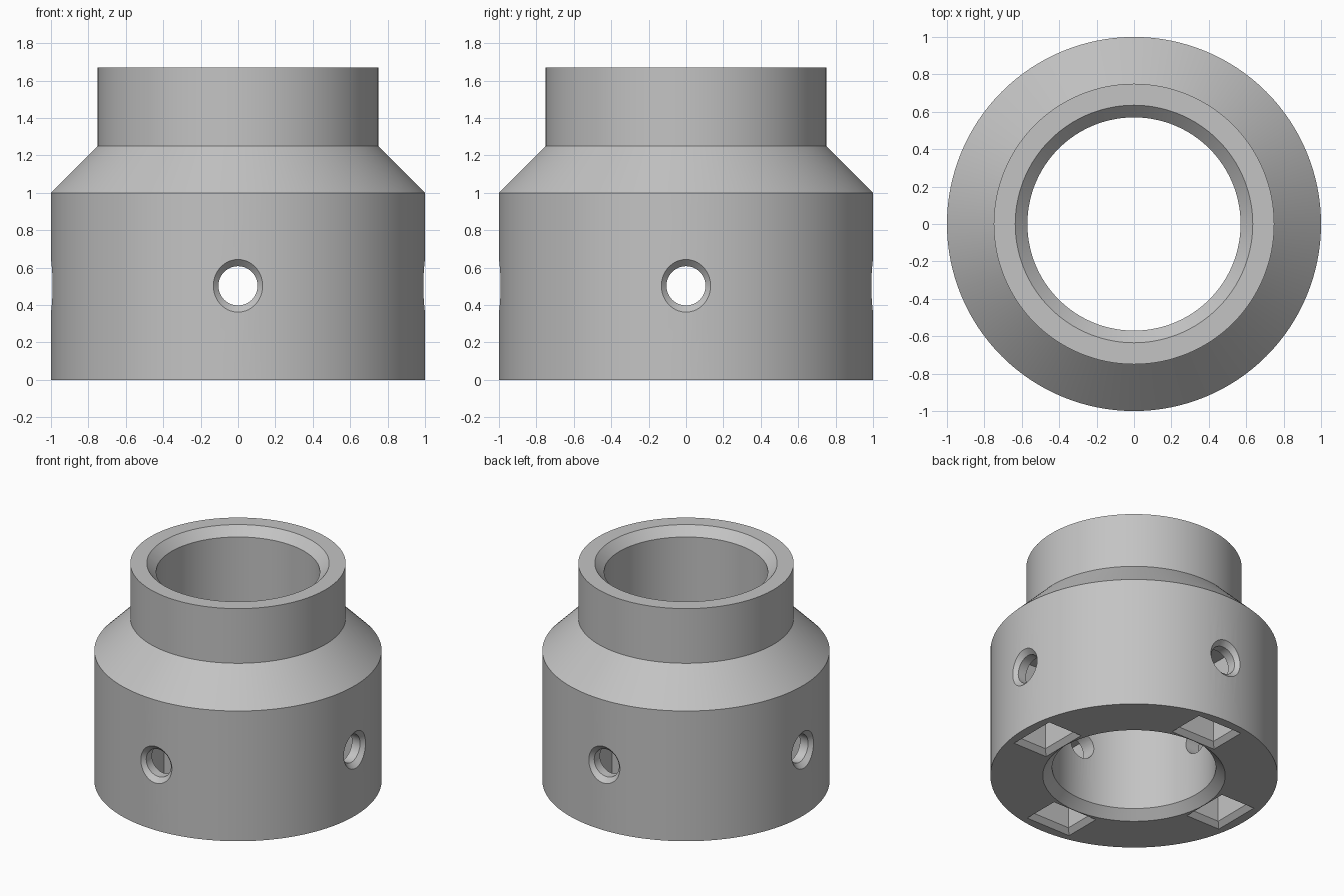
import bpy
import bmesh
import math
from mathutils import Matrix

if "Cube" in bpy.data.objects:
    bpy.data.objects.remove(bpy.data.objects["Cube"], do_unlink=True)

OUTER, NECK, BORE = 1.0, 0.75, 0.57
HEIGHT, BORE_CHAMFER = 1.67, 0.065
HOLE_Z, HOLE_R, HOLE_CHAMFER = 0.503, 0.105, 0.036

grey = bpy.data.materials.new("plain_grey")
grey.use_nodes = True
colour = (0.55, 0.55, 0.55, 1)
grey.diffuse_color = colour
grey.node_tree.nodes["Principled BSDF"].inputs["Base Color"].default_value = colour


def make_object(name, bm):
    bmesh.ops.recalc_face_normals(bm, faces=bm.faces)
    mesh = bpy.data.meshes.new(name)
    bm.to_mesh(mesh)
    bm.free()
    mesh.materials.append(grey)
    obj = bpy.data.objects.new(name, mesh)
    bpy.context.collection.objects.link(obj)
    return obj


def loft(rings, caps):
    """Bridge equal rings of points; close the ends with caps or into a loop."""
    bm = bmesh.new()
    loops = [[bm.verts.new(p) for p in ring] for ring in rings]
    pairs = list(zip(loops, loops[1:]))
    if caps:
        bm.faces.new(loops[0])
        bm.faces.new(loops[-1])
    else:
        pairs.append((loops[-1], loops[0]))
    for a, b in pairs:
        for i in range(len(a)):
            j = (i + 1) % len(a)
            bm.faces.new((a[i], a[j], b[j], b[i]))
    return bm


def circle(radius, z, sides):
    return [(radius * math.cos(math.tau * i / sides),
             radius * math.sin(math.tau * i / sides), z) for i in range(sides)]


def rectangle(x, half_x, half_y, z):
    return [(x + sx * half_x, sy * half_y, z)
            for sx, sy in ((-1, -1), (1, -1), (1, 1), (-1, 1))]


# Collar body: lathed wall with a chamfered bore
profile = [(BORE + BORE_CHAMFER, 0), (OUTER, 0), (OUTER, 1.0), (NECK, 1.25),
           (NECK, HEIGHT), (BORE + BORE_CHAMFER, HEIGHT),
           (BORE, HEIGHT - BORE_CHAMFER), (BORE, BORE_CHAMFER)]
collar = make_object("collar_body", loft([circle(r, z, 128) for r, z in profile], False))


def screw_hole():
    start = OUTER - HOLE_CHAMFER
    bm = loft([circle(HOLE_R, 0.3, 48), circle(HOLE_R, start, 48),
               circle(HOLE_R + 0.1, start + 0.1, 48)], True)
    bm.transform(Matrix.Translation((0, 0, HOLE_Z)) @ Matrix.Rotation(math.pi / 2, 4, 'Y'))
    return bm


def nut_pocket():
    c = 0.035
    return loft([rectangle(0.785, 0.11 + 2 * c, 0.155 + 2 * c, -c),
                 rectangle(0.785, 0.11, 0.155, c),
                 rectangle(0.785, 0.11, 0.155, HOLE_Z + 0.155)], True)


# Cut four screw holes and four nut pockets
bpy.context.view_layer.objects.active = collar
for turn in range(4):
    for name, build in (("screw_hole_cutter", screw_hole), ("nut_pocket_cutter", nut_pocket)):
        bm = build()
        bm.transform(Matrix.Rotation(turn * math.pi / 2, 4, 'Z'))
        cutter = make_object(name, bm)
        cutter.hide_render = True
        cut = collar.modifiers.new(name, 'BOOLEAN')
        cut.operation = 'DIFFERENCE'
        cut.solver = 'EXACT'
        cut.object = cutter
        bpy.ops.object.modifier_apply(modifier=cut.name)
        bpy.data.objects.remove(cutter, do_unlink=True)

# Smooth round walls, crisp edges
bpy.ops.object.select_all(action='DESELECT')
collar.select_set(True)
bpy.ops.object.shade_smooth_by_angle(angle=math.radians(30))
